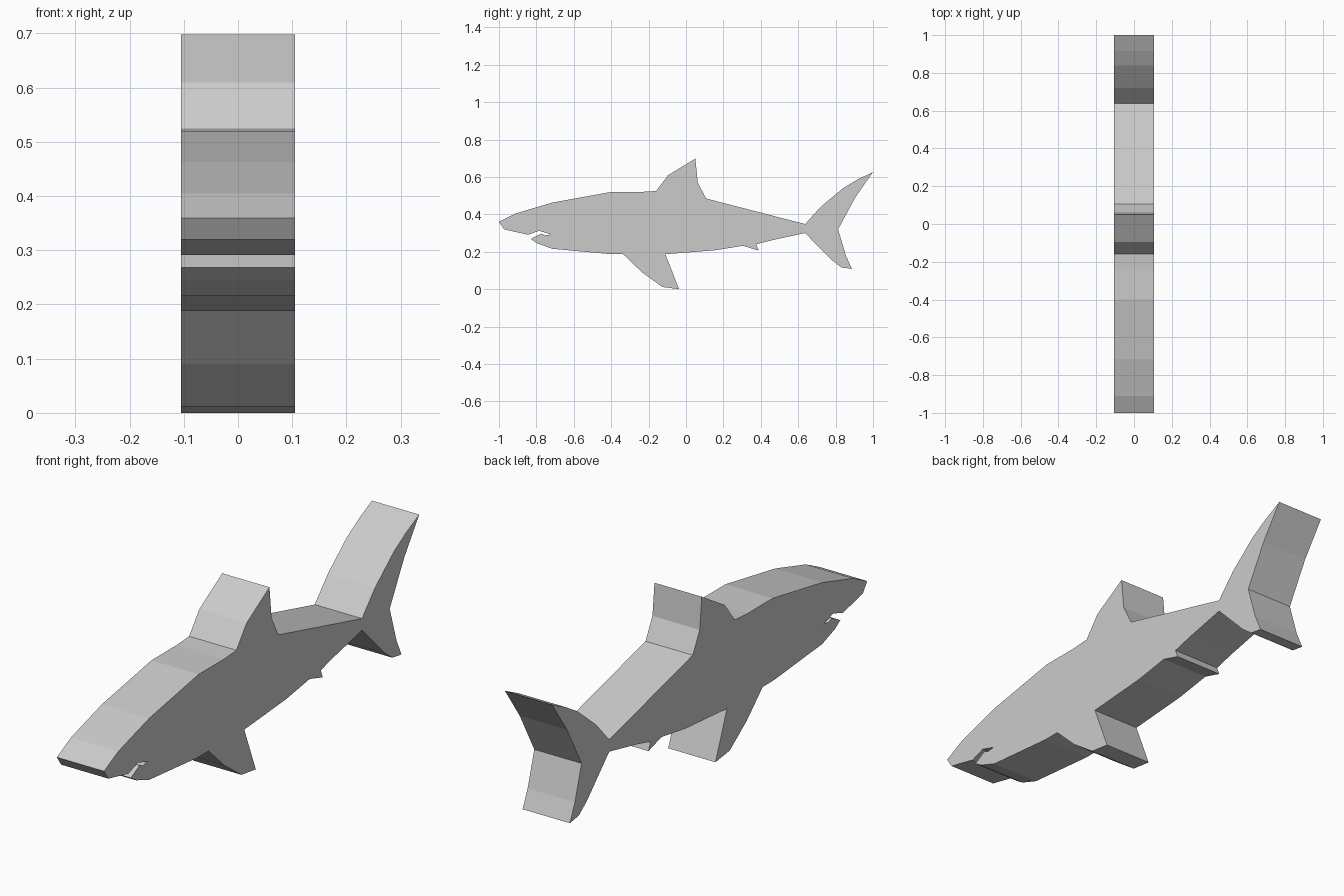
import bpy
import bmesh

HALF_WIDTH = 0.105

# Side outline as (y, z) runs, clockwise from the nose
back = [(-1, 0.36), (-0.91, 0.405), (-0.715, 0.463), (-0.40, 0.52), (-0.24, 0.52)]
dorsal_fin = [(-0.16, 0.525), (-0.095, 0.61), (0.05, 0.698), (0.063, 0.57), (0.107, 0.485)]
tail_fin = [(0.637, 0.348), (0.72, 0.44), (0.84, 0.54), (0.915, 0.585), (1.0, 0.627),
            (0.905, 0.49), (0.813, 0.32), (0.855, 0.18), (0.887, 0.108),
            (0.83, 0.117), (0.78, 0.155), (0.637, 0.30)]
rear_belly_fin = [(0.46, 0.262), (0.375, 0.24), (0.388, 0.207), (0.305, 0.232), (0.155, 0.208)]
belly_fin = [(-0.11, 0.187), (-0.037, 0.0), (-0.127, 0.012), (-0.235, 0.09), (-0.337, 0.188)]
jaw = [(-0.41, 0.188), (-0.715, 0.216), (-0.797, 0.246), (-0.83, 0.268)]
mouth = [(-0.775, 0.297), (-0.755, 0.288), (-0.72, 0.292), (-0.785, 0.312), (-0.845, 0.291)]
snout = [(-0.973, 0.32)]
outline = back + dorsal_fin + tail_fin + rear_belly_fin + belly_fin + jaw + mouth + snout

# Flat-sided body: the outline extruded across the width
bm = bmesh.new()
face = bm.faces.new([bm.verts.new((-HALF_WIDTH, y, z)) for y, z in outline])
result = bmesh.ops.extrude_face_region(bm, geom=[face], use_keep_orig=True)
moved = [v for v in result["geom"] if isinstance(v, bmesh.types.BMVert)]
bmesh.ops.translate(bm, verts=moved, vec=(2 * HALF_WIDTH, 0, 0))
bmesh.ops.recalc_face_normals(bm, faces=bm.faces)

mesh = bpy.data.meshes.new("shark_body")
bm.to_mesh(mesh)
bm.free()

# Single plain grey
grey = bpy.data.materials.new("grey")
grey.diffuse_color = (0.6, 0.6, 0.6, 1)
mesh.materials.append(grey)
bpy.context.collection.objects.link(bpy.data.objects.new("shark_body", mesh))
